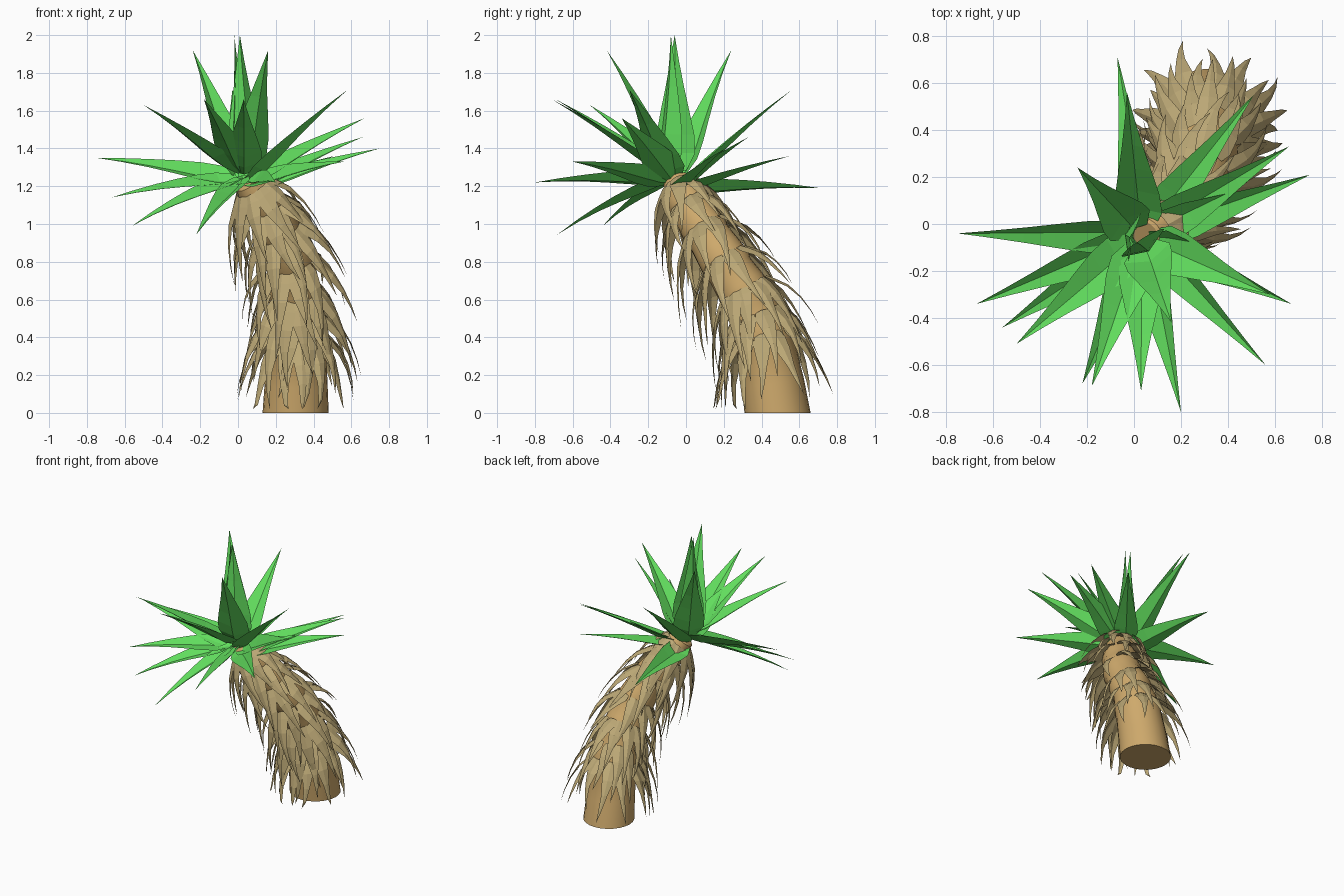
import bpy, bmesh, math, random
from mathutils import Vector

if "Cube" in bpy.data.objects:
    bpy.data.objects.remove(bpy.data.objects["Cube"])

random.seed(4)
UP = Vector((0, 0, 1))


def material(name, rgb):
    m = bpy.data.materials.new(name)
    m.diffuse_color = (*rgb, 1)
    m.use_nodes = True
    m.node_tree.nodes["Principled BSDF"].inputs["Base Color"].default_value = m.diffuse_color
    return m


def make_object(name, bm, mat):
    me = bpy.data.meshes.new(name)
    bm.to_mesh(me)
    bm.free()
    ob = bpy.data.objects.new(name, me)
    bpy.context.collection.objects.link(ob)
    me.materials.append(mat)
    return ob


def blade(bm, pts, widths, side, fold):
    """Folded strip along pts: two edges and a centre crease, ending in a point."""
    rows = []
    for i, (p, w) in enumerate(zip(pts, widths)):
        if w == 0:
            rows.append([bm.verts.new(p)])
            continue
        t = (pts[min(i + 1, len(pts) - 1)] - pts[max(i - 1, 0)]).normalized()
        n = side.cross(t).normalized()
        rows.append([bm.verts.new(p + side * w / 2), bm.verts.new(p + n * fold * w),
                     bm.verts.new(p - side * w / 2)])
    for a, b in zip(rows, rows[1:]):
        for k in range(2):
            if len(b) == 1:
                bm.faces.new((a[k], a[k + 1], b[0]))
            else:
                bm.faces.new((a[k], a[k + 1], b[k + 1], b[k]))


green = material("leaf_green", (0.12, 0.72, 0.11))
bark = material("bark_tan", (0.62, 0.40, 0.15))
straw = material("dry_leaf_tan", (0.50, 0.39, 0.18))

# Leaning trunk centre line: x, y, z, radius
PATH = [(0.305, 0.485, 0, 0.175), (0.31, 0.42, 0.36, 0.155), (0.305, 0.34, 0.58, 0.14),
        (0.285, 0.225, 0.77, 0.13), (0.215, 0.11, 0.95, 0.12), (0.13, 0.01, 1.11, 0.105),
        (0.05, -0.05, 1.23, 0.08)]


def trunk_at(u):
    """Centre, tangent and radius at u in 0..1 (smooth interpolation of PATH)."""
    def point(v):
        f = max(0, min(v, 1)) * (len(PATH) - 1)
        i = min(int(f), len(PATH) - 2)
        t = f - i
        p = [Vector(PATH[max(0, min(i + k, len(PATH) - 1))]) for k in (-1, 0, 1, 2)]
        return 0.5 * (2 * p[1] + (p[2] - p[0]) * t + (2 * p[0] - 5 * p[1] + 4 * p[2] - p[3]) * t * t
                      + (3 * p[1] - p[0] - 3 * p[2] + p[3]) * t ** 3)
    c = point(u)
    tan = (point(u + 0.03) - point(u - 0.03)).to_3d().normalized()
    return c.to_3d(), tan, c[3]


def ring_dir(tan, a):
    e1 = (Vector((1, 0, 0)) - tan * tan.x).normalized()
    return e1 * math.cos(a) + tan.cross(e1) * math.sin(a)


# Trunk with slightly stepped sections towards the crown
bm = bmesh.new()
rings, N = [], 24
stations = [(0, 1), (0.08, 1), (0.17, 1)]
for k in range(1, 6):
    stations += [(k / 6 + 0.012, 1.04), (k / 6 + 0.08, 1.0), (k / 6 + 0.15, 0.95)]
stations.append((1, 0.8))
for u, s in stations:
    c, tan, r = trunk_at(u)
    if u == 0:
        tan = UP
    rings.append([bm.verts.new(c + ring_dir(tan, 2 * math.pi * j / N) * r * s) for j in range(N)])
for a, b in zip(rings, rings[1:]):
    for j in range(N):
        k = (j + 1) % N
        bm.faces.new((a[j], a[k], b[k], b[j]))
bm.faces.new(rings[0][::-1])
bm.faces.new(rings[-1])
trunk = make_object("trunk", bm, bark)
bpy.context.view_layer.objects.active = trunk
trunk.select_set(True)
bpy.ops.object.shade_smooth_by_angle(angle=math.radians(30))

# Skirts of dry leaves arching out and down from rings along the trunk
bm = bmesh.new()
for row, u in enumerate((0.19, 0.27, 0.38, 0.52, 0.67, 0.80, 0.92)):
    c, tan, r = trunk_at(u)
    down = (-tan * 0.6 - UP * 0.4).normalized()
    count = 13 if row < 3 else 11
    for j in range(count):
        a = 2 * math.pi * (j + 0.5 * (row % 2) + random.uniform(-0.25, 0.25)) / count
        out = ring_dir(tan, a)
        side = tan.cross(out).normalized()
        L = random.uniform(0.31, 0.41)
        flare = random.uniform(0.75, 1.15)
        sway = random.uniform(-0.07, 0.07)
        pts = [c + out * (r * 0.98 + o * flare) + down * (d * L) + side * sway * d * d
               for o, d in ((0, -0.05), (0.03, 0.06), (0.085, 0.25), (0.128, 0.5),
                            (0.155, 0.76), (0.17, 1.0))]
        for p in pts:
            p.z = max(p.z, 0.02)
        blade(bm, pts, (0.07, 0.1, 0.08, 0.042, 0.022, 0), side, -0.14)
make_object("dry_leaf_skirts", bm, straw)

# Crown of green spiky leaves, given by their tips; blades face the tilted crown axis
TIPS = [(-0.02, -0.06, 2.0), (0.01, -0.08, 2.0), (-0.24, 0.24, 1.92), (0.16, -0.42, 1.92),
        (-0.03, 0.56, 1.71), (0.58, -0.30, 1.71), (-0.50, -0.51, 1.63), (-0.18, -0.69, 1.66),
        (0.03, -0.71, 1.66), (0.67, -0.34, 1.56), (0.66, 0.33, 1.46), (0.75, 0.21, 1.40),
        (0.51, 0.55, 1.36), (-0.75, -0.04, 1.35), (0.56, -0.60, 1.33), (0.20, -0.80, 1.22),
        (-0.07, 0.71, 1.19), (-0.67, -0.34, 1.14), (-0.56, -0.44, 0.99), (-0.22, -0.68, 0.945)]
WIDTH = [(0, 0.09), (0.12, 0.17), (0.25, 0.165), (0.42, 0.125), (0.6, 0.08), (0.8, 0.037), (1, 0)]
AXIS = Vector((-0.35, -0.5, 0.8)).normalized()
bm = bmesh.new()
for tip in map(Vector, TIPS):
    h = tip - Vector((0.0, -0.065, 0))
    h.z = 0
    steep = h.length < 0.1
    h.normalize()
    lift = max(0, min(1, (tip.z - 1.3) / 0.6))
    base = Vector((0.03, -0.06, 1.22 + 0.05 * lift)) + h * 0.03
    base.z += 0.06 * h.dot(Vector((-AXIS.x, -AXIS.y, 0))) * -1
    mid = (base + tip) / 2 + UP * 0.03 + h * (0.04 - 0.06 * lift)
    flat = h.cross(UP).normalized()
    side = flat if steep or tip.z > 1.6 else (tip - base).cross(AXIS).normalized()
    pts = [base * (1 - t) ** 2 + mid * 2 * t * (1 - t) + tip * t * t for t, w in WIDTH]
    blade(bm, pts, [w * (0.95 + 0.3 * lift) for t, w in WIDTH], side, -0.2)
make_object("crown_leaves", bm, green)
